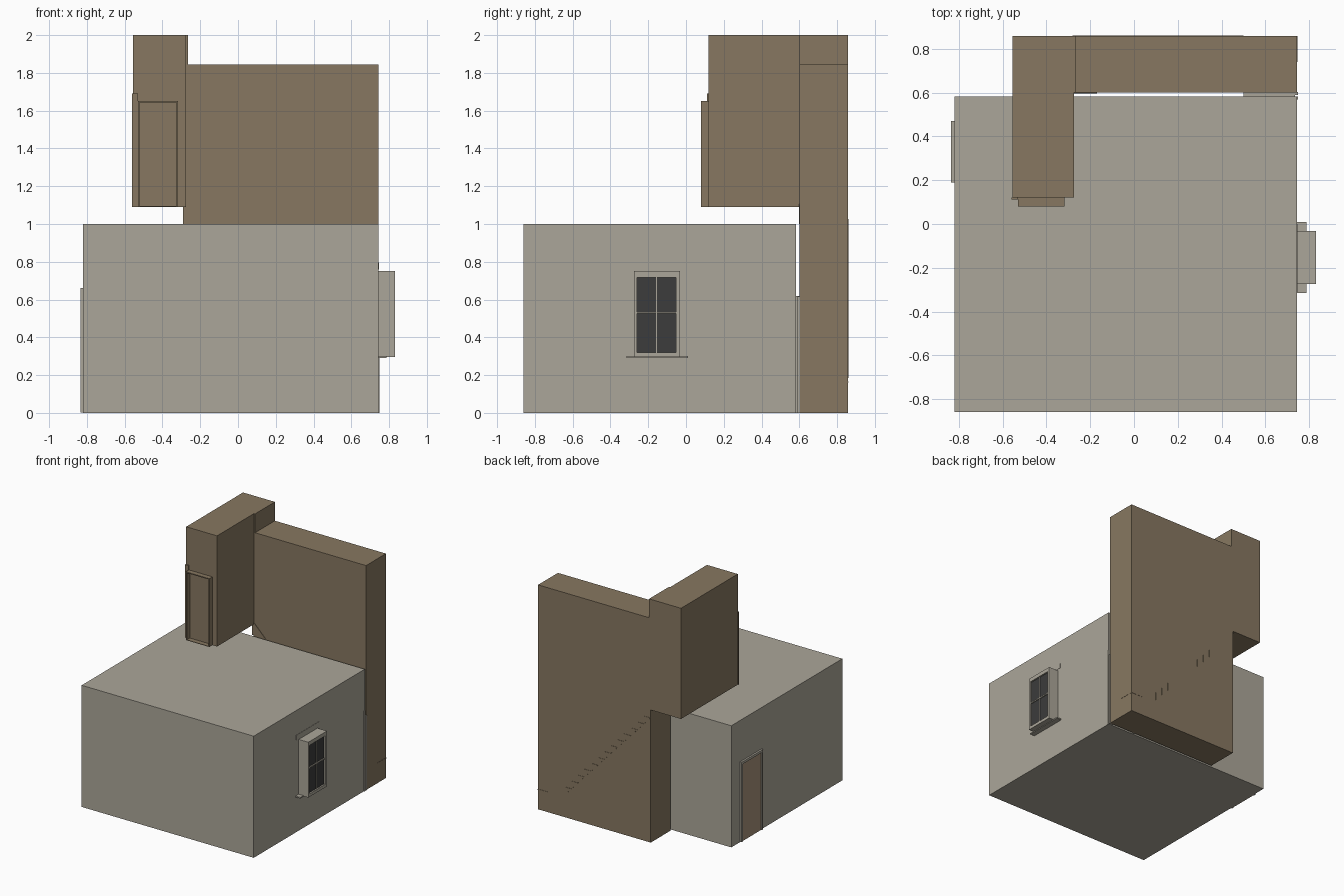
import bpy, bmesh

if "Cube" in bpy.data.objects:
    bpy.data.objects.remove(bpy.data.objects["Cube"])


def material(name, srgb):
    m = bpy.data.materials.new(name)
    m.diffuse_color = [(c / 255) ** 2.2 for c in srgb] + [1]
    m.use_nodes = True
    m.node_tree.nodes["Principled BSDF"].inputs["Base Color"].default_value = m.diffuse_color
    return m


PLASTER = material("plaster", (170, 165, 152))
BROWN = material("stair_wall", (134, 119, 97))
DOOR = material("door_wood", (165, 145, 122))
GLASS = material("dark_glass", (62, 62, 62))


def prism(name, profile, y0, y1, mat):
    """Extrude an x/z profile along y."""
    bm = bmesh.new()
    face = bm.faces.new([bm.verts.new((x, y0, z)) for x, z in profile])
    ext = bmesh.ops.extrude_face_region(bm, geom=[face])
    verts = [v for v in ext["geom"] if isinstance(v, bmesh.types.BMVert)]
    bmesh.ops.translate(bm, verts=verts, vec=(0, y1 - y0, 0))
    bmesh.ops.recalc_face_normals(bm, faces=bm.faces)
    me = bpy.data.meshes.new(name)
    bm.to_mesh(me)
    bm.free()
    me.materials.append(mat)
    ob = bpy.data.objects.new(name, me)
    bpy.context.collection.objects.link(ob)
    return ob


def box(name, x, y, z, mat):
    return prism(name, [(x[0], z[0]), (x[1], z[0]), (x[1], z[1]), (x[0], z[1])],
                 y[0], y[1], mat)


# main room
box("room", (-0.82, 0.745), (-0.86, 0.583), (0, 1.0), PLASTER)

# stairwell with raised end wall at the landing
prism("stairwell", [(-0.28, 0), (0.745, 0), (0.745, 1.845), (-0.265, 1.845),
                    (-0.265, 2.0), (-0.28, 2.0)], 0.6, 0.858, BROWN)

# upper passage
box("upper_passage", (-0.555, -0.275), (0.12, 0.858), (1.09, 2.0), BROWN)

# upper doorway lining, open at the front
box("upper_jamb_left", (-0.53, -0.522), (0.08, 0.121), (1.09, 1.652), BROWN)
box("upper_jamb_right", (-0.325, -0.317), (0.08, 0.121), (1.09, 1.652), BROWN)
box("upper_door_head", (-0.522, -0.325), (0.08, 0.121), (1.644, 1.652), BROWN)
box("upper_threshold", (-0.522, -0.325), (0.08, 0.121), (1.09, 1.094), BROWN)
box("upper_architrave", (-0.56, -0.53), (0.112, 0.121), (1.09, 1.69), BROWN)

# stair flight, its edge just showing through the back wall
steps, x0, z0 = 13, 0.5, 0.25
run, rise = 0.78 / steps, 0.84 / steps
for i in range(steps):
    x, z = x0 - i * run, z0 + i * rise
    prism(f"step_{i + 1}", [(x, z - rise), (x, z), (x - run, z)],
          0.61, 0.8605, BROWN)
box("lower_landing", (0.64, 0.7465), (0.74, 0.86), (0.16, 0.167), BROWN)
prism("stair_string", [(-0.29, 1.0), (-0.17, 1.0), (-0.28, 1.11), (-0.29, 1.11)],
      0.597, 0.61, BROWN)

# doorway between room and stairwell
box("stair_door_jamb_left", (0.5, 0.52), (0.58, 0.603), (0, 0.62), PLASTER)
box("stair_door_jamb_right", (0.715, 0.735), (0.58, 0.603), (0, 0.62), PLASTER)
box("stair_door_head", (0.52, 0.715), (0.58, 0.603), (0.6, 0.62), PLASTER)
box("stair_door_trim", (0.73, 0.75), (0.568, 0.582), (0, 0.66), PLASTER)
box("stair_door_edge", (0.735, 0.75), (0.59, 0.604), (0, 0.615), PLASTER)

# left door with frame
for side, y in (("front", (0.19, 0.207)), ("back", (0.453, 0.47))):
    box(f"door_jamb_{side}", (-0.835, -0.815), y, (0.003, 0.66), PLASTER)
box("door_head", (-0.835, -0.815), (0.207, 0.453), (0.64, 0.66), PLASTER)
box("door_panel", (-0.829, -0.815), (0.207, 0.453), (0.003, 0.64), DOOR)

# right window: casing, glass, bars, sill and lintel
for side, y in (("front", (-0.275, -0.26)), ("back", (-0.053, -0.032))):
    box(f"window_jamb_{side}", (0.74, 0.832), y, (0.295, 0.75), PLASTER)
box("window_head", (0.74, 0.832), (-0.26, -0.053), (0.718, 0.75), PLASTER)
box("window_bottom", (0.74, 0.832), (-0.26, -0.053), (0.295, 0.32), PLASTER)
box("window_glass", (0.74, 0.82), (-0.26, -0.053), (0.32, 0.718), GLASS)
box("window_bar_vertical", (0.815, 0.826), (-0.16, -0.154), (0.32, 0.718), PLASTER)
box("window_bar_horizontal", (0.815, 0.828), (-0.26, -0.053), (0.525, 0.535), PLASTER)
box("window_sill", (0.74, 0.787), (-0.315, 0.01), (0.29, 0.3), PLASTER)
box("window_lintel", (0.74, 0.747), (-0.31, 0.0), (0.76, 0.797), PLASTER)
